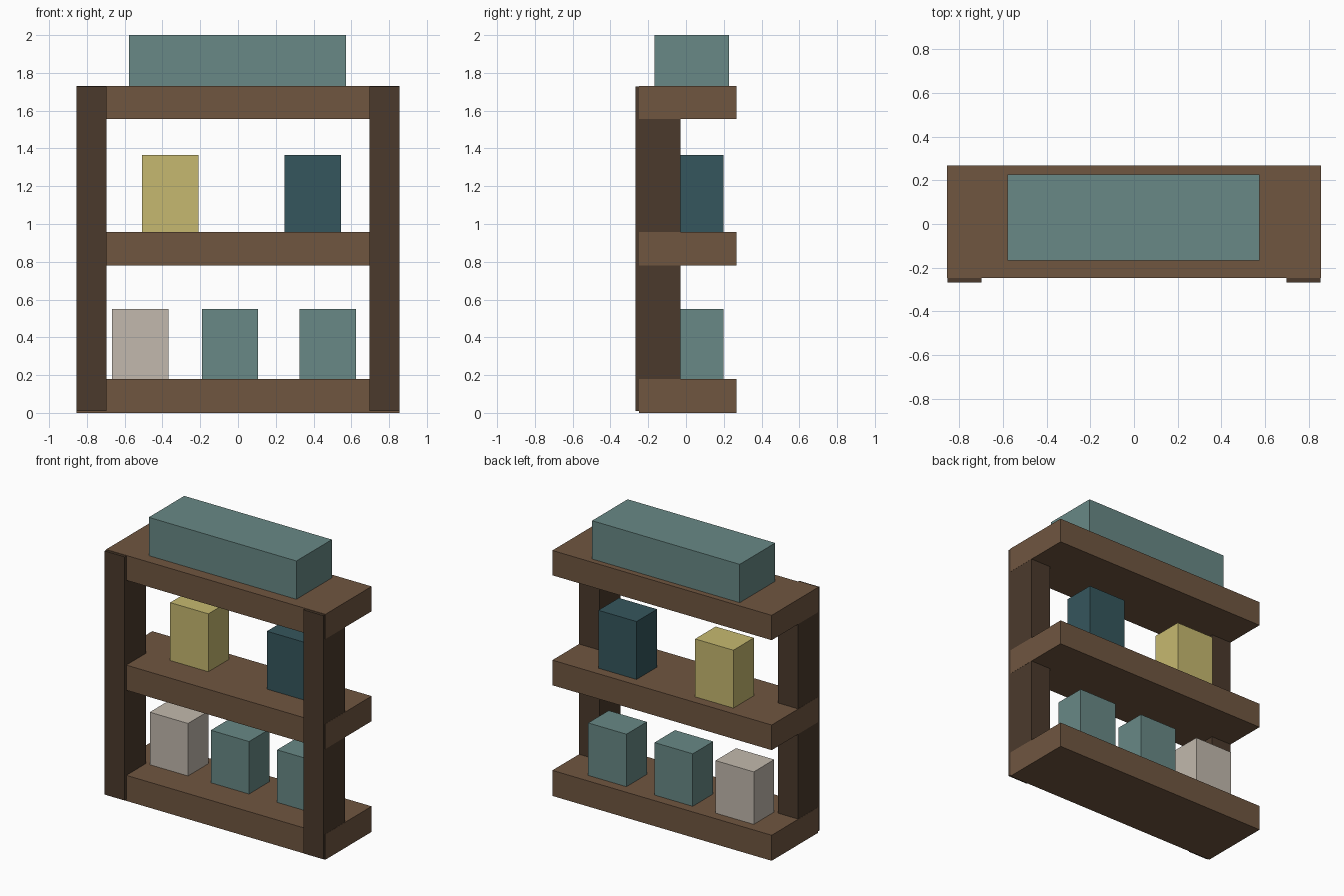
import bpy

if "Cube" in bpy.data.objects:
    bpy.data.objects.remove(bpy.data.objects["Cube"])


def linear(c):
    c /= 255
    return c / 12.92 if c <= 0.04045 else ((c + 0.055) / 1.055) ** 2.4


def material(name, rgb):
    m = bpy.data.materials.new(name)
    m.diffuse_color = (*[linear(c) for c in rgb], 1)
    m.use_nodes = True
    m.node_tree.nodes["Principled BSDF"].inputs["Base Color"].default_value = m.diffuse_color
    return m


brown = material("brown wood", (112, 86, 64))
dark_brown = material("dark wood", (75, 58, 44))
teal = material("soft teal", (104, 137, 134))
dark_teal = material("dark teal", (53, 86, 93))
yellow = material("straw yellow", (198, 185, 112))
beige = material("warm beige", (194, 185, 173))


def box(name, x, y, z, mat):
    """Box spanning the given (min, max) ranges."""
    spans = (x, y, z)
    bpy.ops.mesh.primitive_cube_add(size=1)
    ob = bpy.context.object
    ob.name = name
    ob.location = [(a + b) / 2 for a, b in spans]
    ob.scale = [b - a for a, b in spans]
    bpy.ops.object.transform_apply(location=True, rotation=False, scale=True)
    ob.data.materials.append(mat)
    return ob


# Three thick shelves
for name, z0, z1 in (("bottom_shelf", 0, 0.18), ("middle_shelf", 0.78, 0.957),
                     ("top_shelf", 1.555, 1.73)):
    box(name, (-0.855, 0.855), (-0.248, 0.267), (z0, z1), brown)

# Front posts, a hair inside the shelf ends
for name, s in (("left_post", -1), ("right_post", 1)):
    box(name, sorted((s * 0.697, s * 0.854)), (-0.267, -0.03), (0.01, 1.727), dark_brown)

# Long box on the top shelf
box("long_box", (-0.578, 0.573), (-0.168, 0.227), (1.73, 2.0), teal)

# Small storage boxes: name, left edge, base, top, colour
for name, x, z0, z1, mat in (
        ("yellow_box", -0.508, 0.957, 1.365, yellow),
        ("dark_box", 0.247, 0.957, 1.365, dark_teal),
        ("beige_box", -0.667, 0.18, 0.55, beige),
        ("centre_box", -0.191, 0.18, 0.55, teal),
        ("right_box", 0.326, 0.18, 0.55, teal)):
    box(name, (x, x + 0.298), (-0.03, 0.198), (z0, z1), mat)
